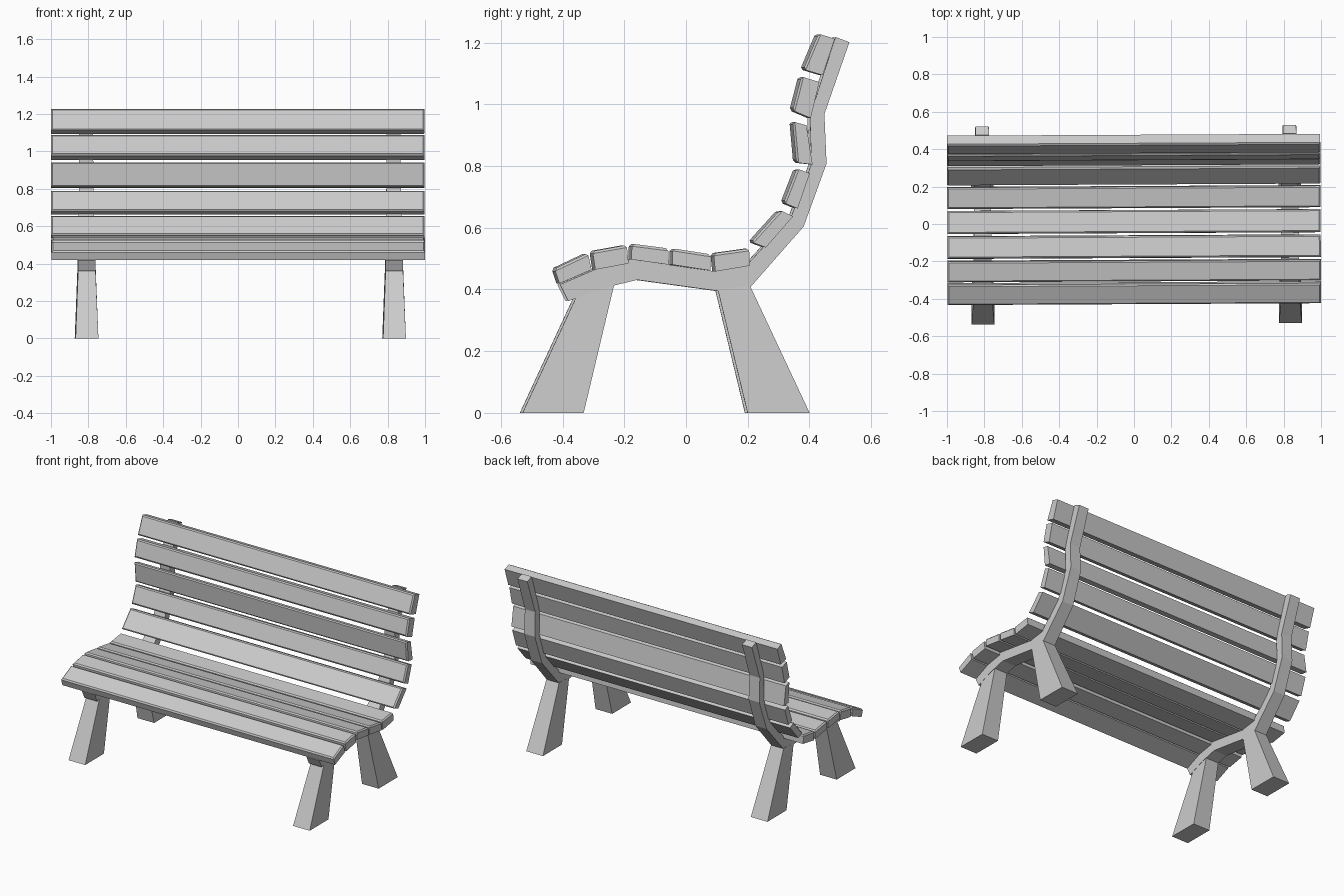
import bpy, bmesh, math
from mathutils import Matrix

if "Cube" in bpy.data.objects:
    bpy.data.objects.remove(bpy.data.objects["Cube"])

TURN = Matrix.Rotation(math.radians(0.29), 4, 'Z')  # slight turn of the whole bench
SIDE_X = (-0.81, 0.834)


def loft(name, sections, bevel_face=False):
    """Skin a list of equal-length vertex rings and cap both ends."""
    bm = bmesh.new()
    rings = [[bm.verts.new(p) for p in s] for s in sections]
    n = len(rings[0])
    for a, b in zip(rings, rings[1:]):
        for i in range(n):
            j = (i + 1) % n
            f = bm.faces.new((a[i], a[j], b[j], b[i]))
            if bevel_face and i == 0:
                outer = f
    bm.faces.new(rings[0])
    bm.faces.new(rings[-1])
    bmesh.ops.recalc_face_normals(bm, faces=bm.faces)
    if bevel_face:
        bmesh.ops.bevel(bm, geom=list(outer.edges), offset=0.008,
                        segments=1, affect='EDGES', profile=0.5)
    me = bpy.data.meshes.new(name)
    bm.to_mesh(me)
    bm.free()
    me.transform(TURN)
    ob = bpy.data.objects.new(name, me)
    bpy.context.collection.objects.link(ob)
    return ob


# Slats: side profile (two visible-face corners, then two rear corners)
seat = [
    [(-.431, .467), (-.323, .518), (-.311, .464), (-.415, .419)],
    [(-.308, .524), (-.197, .544), (-.191, .484), (-.299, .464)],
    [(-.180, .548), (-.063, .533), (-.060, .480), (-.182, .497)],
    [(-.048, .533), (.074, .514), (.075, .461), (-.049, .480)],
    [(.084, .517), (.199, .533), (.203, .477), (.090, .458)],
]
back = [
    [(.206, .554), (.299, .657), (.342, .637), (.254, .536)],
    [(.311, .681), (.354, .792), (.396, .776), (.357, .662)],
    [(.340, .944), (.352, .811), (.405, .805), (.385, .932)],
    [(.340, .980), (.368, 1.090), (.427, 1.072), (.399, .955)],
    [(.375, 1.113), (.424, 1.229), (.477, 1.212), (.438, 1.094)],
]
for label, group in (("seat_slat", seat), ("back_slat", back)):
    for k, prof in enumerate(group):
        loft(f"{label}_{k + 1}", [[(x, y, z) for y, z in prof] for x in (-.998, .998)], True)

# Curved rails: (upper y, z, lower y, z, half width)
rail = [
    (-.413, .416, -.386, .362, .047),
    (-.303, .463, -.273, .404, .048),
    (-.183, .498, -.163, .431, .048),
    (.087, .459, .099, .395, .046),
    (.198, .485, .203, .406, .044),
    (.336, .635, .377, .604, .041),
    (.402, .806, .451, .808, .039),
    (.397, .962, .444, .968, .038),
    (.480, 1.218, .525, 1.201, .036),
]
# Tapered legs: bottom y range, top corners (y, z)
legs = {
    "front_leg": ((-.534, -.336), ((-.358, .380), (-.235, .424))),
    "back_leg": ((.195, .396), ((.098, .402), (.203, .412))),
}
for side, cx in zip(("left", "right"), SIDE_X):
    loft(f"{side}_rail", [[(cx - w, a, b), (cx + w, a, b), (cx + w, c, d), (cx - w, c, d)]
                          for a, b, c, d, w in rail])
    for name, ((y0, y1), (t0, t1)) in legs.items():
        w, v = .061, .046
        loft(f"{side}_{name}", [
            [(cx - w, y0, 0), (cx + w, y0, 0), (cx + w, y1, 0), (cx - w, y1, 0)],
            [(cx - v, *t0), (cx + v, *t0), (cx + v, *t1), (cx - v, *t1)]])
